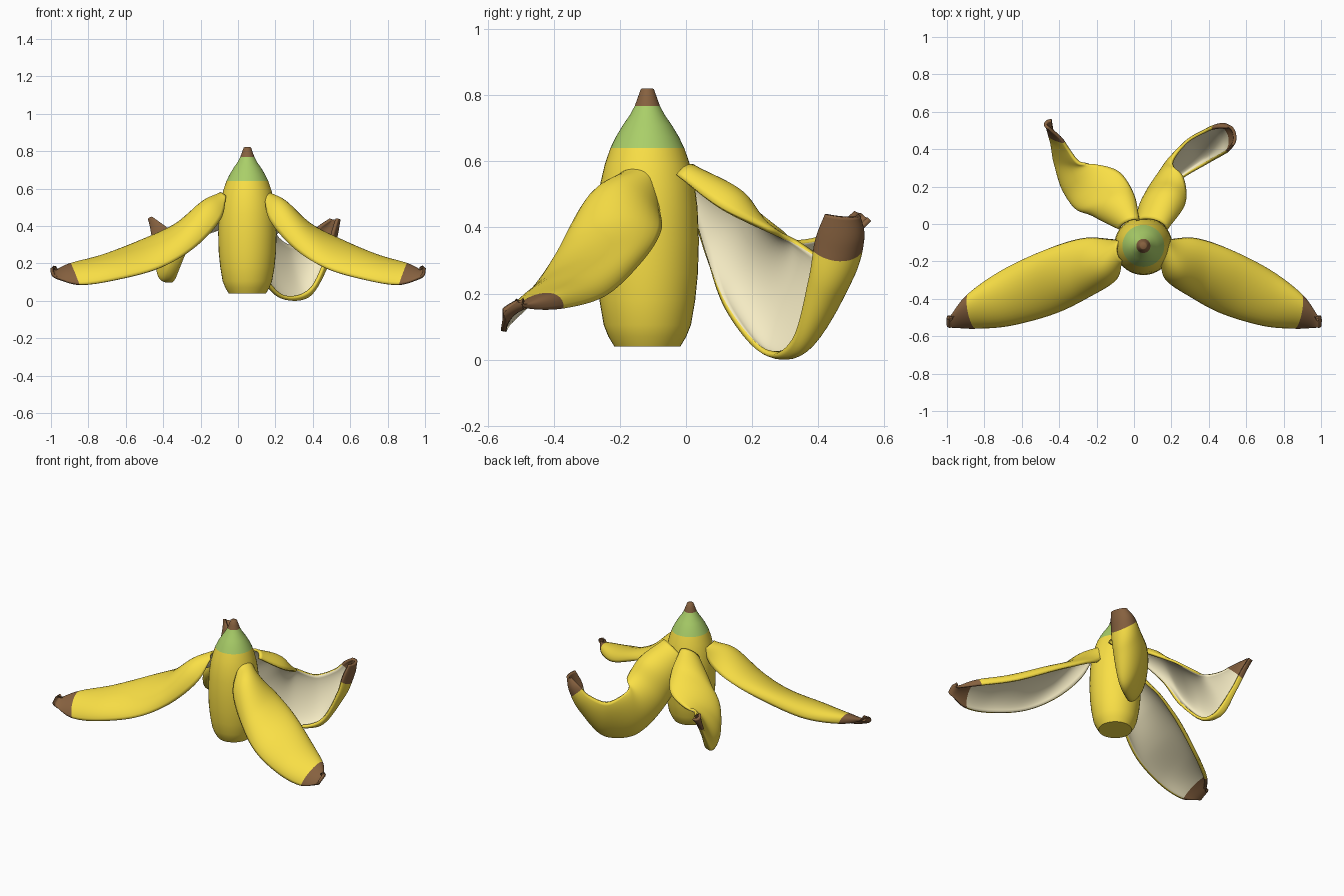
import bpy, bmesh, math
from mathutils import Vector

if "Cube" in bpy.data.objects:
    bpy.data.objects.remove(bpy.data.objects["Cube"])


def material(name, rgb):
    m = bpy.data.materials.new(name)
    m.diffuse_color = (*rgb, 1)
    m.use_nodes = True
    m.node_tree.nodes["Principled BSDF"].inputs["Base Color"].default_value = m.diffuse_color
    return m


YELLOW = material("peel_yellow", (0.95, 0.74, 0.06))
CREAM = material("inner_cream", (0.91, 0.83, 0.55))
BROWN = material("tip_brown", (0.24, 0.12, 0.05))
GREEN = material("unripe_green", (0.40, 0.62, 0.14))


def finish(bm, name, mats):
    me = bpy.data.meshes.new(name)
    bm.to_mesh(me)
    bm.free()
    for m in mats:
        me.materials.append(m)
    ob = bpy.data.objects.new(name, me)
    bpy.context.collection.objects.link(ob)
    bpy.ops.object.select_all(action='DESELECT')
    ob.select_set(True)
    bpy.context.view_layer.objects.active = ob
    bpy.ops.object.shade_smooth_by_angle(angle=math.radians(40))
    return ob


def lathe(name, profile, mat, bottom=False, top=False, n=40):
    bm = bmesh.new()
    rings = [[bm.verts.new((0.05 + r * math.cos(2 * math.pi * i / n),
                            -0.117 + r * math.sin(2 * math.pi * i / n), z))
              for i in range(n)] for r, z in profile]
    for a, b in zip(rings, rings[1:]):
        for i in range(n):
            j = (i + 1) % n
            bm.faces.new((a[i], a[j], b[j], b[i]))
    if bottom:
        bm.faces.new(rings[0][::-1])
    if top:
        bm.faces.new(rings[-1])
    return finish(bm, name, [mat])


def spline(pts, u):
    """Catmull-Rom point at parameter u."""
    i = min(int(u), len(pts) - 2)
    t = u - i
    p1, p2 = pts[i], pts[i + 1]
    p0 = pts[i - 1] if i else 2 * p1 - p2
    p3 = pts[i + 2] if i + 2 < len(pts) else 2 * p2 - p1
    return 0.5 * (2 * p1 + (p2 - p0) * t + (2 * p0 - 5 * p1 + 4 * p2 - p3) * t * t
                  + (3 * p1 - p0 - 3 * p2 + p3) * t ** 3)


def peel(name, stations, brown_from, sub=10, across=18):
    """Strip with half-elliptic section through edge, ridge, edge at each station."""
    edge_a, ridge, edge_b = [[Vector(s[k]) for s in stations] for k in range(3)]
    steps = sorted({i / sub for i in range((len(stations) - 1) * sub + 1)} | {brown_from})
    bm = bmesh.new()
    rows = []
    for u in steps:
        a, m, b = (spline(c, u) for c in (edge_a, ridge, edge_b))
        mid, half = (a + b) / 2, (b - a) / 2
        ang = [math.pi * (k / across - 0.5) for k in range(across + 1)]
        rows.append([bm.verts.new(mid + half * math.sin(t) + (m - mid) * math.cos(t))
                     for t in ang])
    for u, r0, r1 in zip(steps, rows, rows[1:]):
        for k in range(across):
            f = bm.faces.new((r0[k], r0[k + 1], r1[k + 1], r1[k]))
            f.material_index = 2 if u >= brown_from - 1e-6 else 0
    # outer side faces the ridge
    bm.normal_update()
    row = rows[len(rows) // 2]
    out = row[across // 2].co - (row[0].co + row[-1].co) / 2
    if row[across // 2].normal.dot(out) < 0:
        bmesh.ops.reverse_faces(bm, faces=bm.faces[:])
    ob = finish(bm, name, [YELLOW, CREAM, BROWN, BROWN])
    s = ob.modifiers.new("thickness", 'SOLIDIFY')
    s.thickness = 0.016
    s.offset = -1
    s.material_offset = 1
    return ob


# Central fruit
lathe("fruit_body", [(0.10, 0.04), (0.118, 0.07), (0.132, 0.105), (0.145, 0.18),
                     (0.153, 0.26), (0.156, 0.36), (0.152, 0.46), (0.143, 0.53),
                     (0.129, 0.59), (0.112, 0.64)], YELLOW, bottom=True)
lathe("green_neck", [(0.112, 0.64), (0.095, 0.675), (0.074, 0.71), (0.053, 0.74),
                     (0.038, 0.768)], GREEN)
lathe("stem_tip", [(0.038, 0.768), (0.029, 0.793), (0.02, 0.818), (0.016, 0.821)],
      BROWN, top=True)

# Front pair of peels
front = [((0.15, -0.09, 0.55), (0.17, -0.14, 0.58), (0.14, -0.20, 0.56)),
         ((0.20, -0.08, 0.46), (0.26, -0.23, 0.53), (0.17, -0.30, 0.43)),
         ((0.33, -0.075, 0.39), (0.40, -0.29, 0.39), (0.30, -0.39, 0.28)),
         ((0.50, -0.13, 0.30), (0.55, -0.32, 0.31), (0.47, -0.48, 0.175)),
         ((0.72, -0.24, 0.195), (0.74, -0.40, 0.24), (0.69, -0.545, 0.11)),
         ((0.89, -0.37, 0.155), (0.90, -0.46, 0.195), (0.86, -0.56, 0.087)),
         ((0.97, -0.48, 0.155), (0.975, -0.50, 0.165), (0.965, -0.555, 0.125)),
         ((0.99, -0.51, 0.18), (0.99, -0.525, 0.175), (0.99, -0.555, 0.155))]
peel("front_right_peel", front, 5.0)
peel("front_left_peel",
     [[(-x + 0.09 * (1 - x), y, z) for x, y, z in s] for s in front], 5.0)

# Twisted back peels that dip and curl upward
peel("back_right_peel", [
    ((0.01, 0.01, 0.50), (0.10, 0.03, 0.585), (0.18, -0.03, 0.56)),
    ((0.03, 0.06, 0.32), (0.12, 0.18, 0.48), (0.275, 0.11, 0.46)),
    ((0.12, 0.12, 0.15), (0.10, 0.23, 0.31), (0.265, 0.25, 0.40)),
    ((0.24, 0.23, 0.02), (0.17, 0.31, 0.15), (0.20, 0.33, 0.365)),
    ((0.39, 0.32, 0.06), (0.33, 0.40, 0.07), (0.27, 0.44, 0.30)),
    ((0.48, 0.37, 0.24), (0.46, 0.48, 0.21), (0.37, 0.50, 0.34)),
    ((0.51, 0.39, 0.36), (0.515, 0.51, 0.34), (0.43, 0.52, 0.40)),
    ((0.535, 0.42, 0.44), (0.54, 0.50, 0.43), (0.49, 0.52, 0.44))], 5.7)
peel("back_left_peel", [
    ((-0.08, -0.03, 0.52), (-0.03, 0.02, 0.58), (0.03, 0.02, 0.55)),
    ((-0.20, 0.03, 0.40), (-0.14, 0.12, 0.50), (0.0, 0.16, 0.47)),
    ((-0.28, 0.09, 0.25), (-0.26, 0.13, 0.38), (-0.08, 0.28, 0.40)),
    ((-0.34, 0.22, 0.11), (-0.36, 0.19, 0.25), (-0.21, 0.32, 0.36)),
    ((-0.37, 0.32, 0.12), (-0.42, 0.32, 0.19), (-0.29, 0.32, 0.36)),
    ((-0.41, 0.42, 0.25), (-0.44, 0.42, 0.28), (-0.35, 0.39, 0.37)),
    ((-0.43, 0.50, 0.36), (-0.46, 0.48, 0.36), (-0.39, 0.45, 0.40)),
    ((-0.44, 0.56, 0.42), (-0.48, 0.54, 0.43), (-0.46, 0.51, 0.45))], 5.7)
